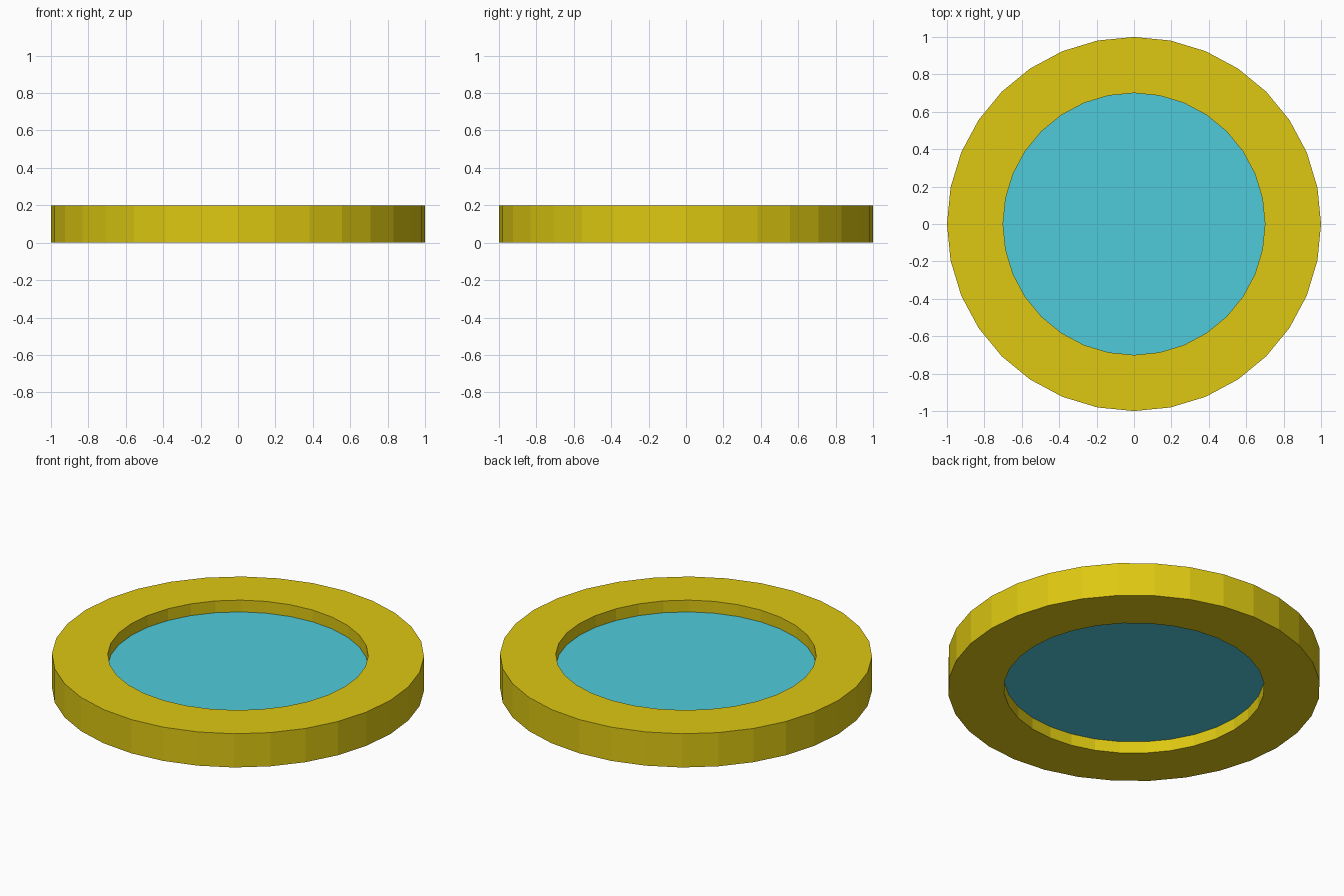
import bpy, bmesh
from math import cos, sin, tau

if "Cube" in bpy.data.objects:
    bpy.data.objects.remove(bpy.data.objects["Cube"])

SIDES = 32


def material(name, colour):
    mat = bpy.data.materials.new(name)
    mat.diffuse_color = colour
    mat.use_nodes = True
    mat.node_tree.nodes["Principled BSDF"].inputs["Base Color"].default_value = mat.diffuse_color
    return mat


def add_object(name, bm, mat):
    bmesh.ops.recalc_face_normals(bm, faces=bm.faces)
    mesh = bpy.data.meshes.new(name)
    bm.to_mesh(mesh)
    bm.free()
    mesh.materials.append(mat)
    obj = bpy.data.objects.new(name, mesh)
    bpy.context.collection.objects.link(obj)
    return obj


def circle(bm, radius, z):
    return [bm.verts.new((radius * cos(tau * i / SIDES), radius * sin(tau * i / SIDES), z))
            for i in range(SIDES)]


# Outer rim: rectangular profile swept around z
bm = bmesh.new()
profile = [(1.0, 0.0), (1.0, 0.2), (0.7, 0.2), (0.7, 0.0)]
loops = [circle(bm, r, z) for r, z in profile]
for k, a in enumerate(loops):
    b = loops[(k + 1) % len(loops)]
    for i in range(SIDES):
        j = (i + 1) % SIDES
        bm.faces.new((a[i], a[j], b[j], b[i]))
add_object("rim", bm, material("yellow", (0.73, 0.58, 0.006, 1)))

# Recessed glass pane, set midway in the rim
bm = bmesh.new()
low, high = circle(bm, 0.7, 0.07), circle(bm, 0.7, 0.13)
bm.faces.new(low)
bm.faces.new(high)
for i in range(SIDES):
    j = (i + 1) % SIDES
    bm.faces.new((low[i], low[j], high[j], high[i]))
add_object("glass_pane", bm, material("light_blue", (0.08, 0.60, 0.70, 1)))
